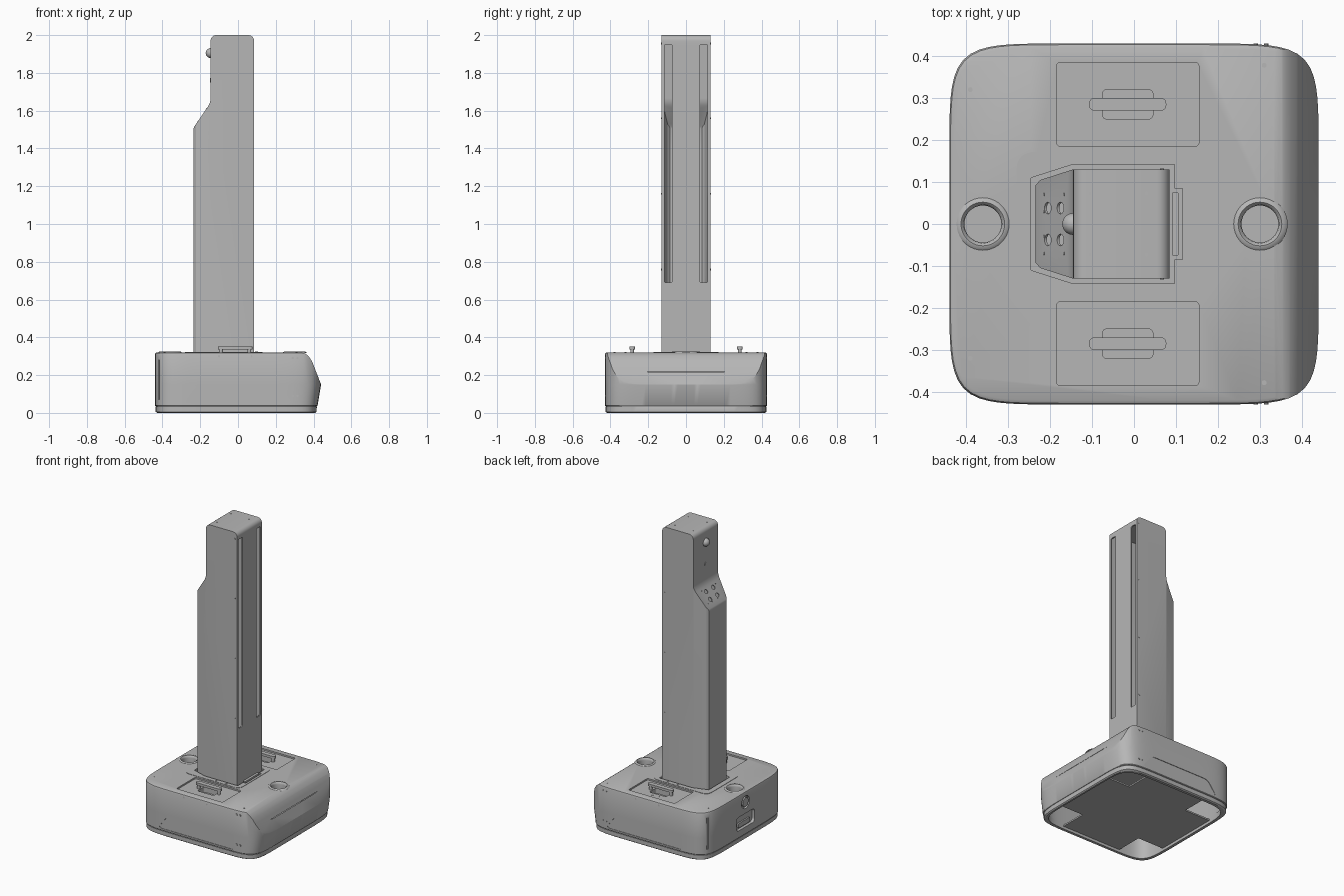
import bpy, bmesh
from math import cos, sin, pi, radians
from mathutils import Vector, Matrix

if "Cube" in bpy.data.objects:
    bpy.data.objects.remove(bpy.data.objects["Cube"])

grey = bpy.data.materials.new("plain grey")
grey.use_nodes = True
grey.diffuse_color = (0.47, 0.47, 0.47, 1)
grey.node_tree.nodes["Principled BSDF"].inputs["Base Color"].default_value = grey.diffuse_color


def make(name, bm):
    bmesh.ops.recalc_face_normals(bm, faces=bm.faces)
    mesh = bpy.data.meshes.new(name)
    bm.to_mesh(mesh)
    bm.free()
    mesh.materials.append(grey)
    ob = bpy.data.objects.new(name, mesh)
    bpy.context.collection.objects.link(ob)
    return ob


def activate(ob):
    bpy.ops.object.select_all(action='DESELECT')
    ob.select_set(True)
    bpy.context.view_layer.objects.active = ob


def smooth(ob, angle=30):
    activate(ob)
    bpy.ops.object.shade_smooth_by_angle(angle=radians(angle))


def boolean(ob, tool, op='DIFFERENCE'):
    activate(ob)
    mod = ob.modifiers.new("cut", 'BOOLEAN')
    mod.operation, mod.object, mod.solver = op, tool, 'EXACT'
    bpy.ops.object.modifier_apply(modifier=mod.name)
    bpy.data.objects.remove(tool)


def loft(name, rings):
    """Closed skin through rings of equal point count."""
    bm = bmesh.new()
    loops = [[bm.verts.new(p) for p in ring] for ring in rings]
    n = len(loops[0])
    for a, b in zip(loops, loops[1:]):
        for i in range(n):
            j = (i + 1) % n
            bm.faces.new((a[i], a[j], b[j], b[i]))
    bm.faces.new(loops[0])
    bm.faces.new(loops[-1])
    return make(name, bm)


def prism(name, pts, a, b, axis='Z'):
    """Extrude a 2D outline along Z (x, y), Y (x, z) or X (y, z)."""
    place = {'Z': lambda u, v, w: (u, v, w), 'Y': lambda u, v, w: (u, w, v),
             'X': lambda u, v, w: (w, u, v)}[axis]
    return loft(name, [[place(u, v, w) for u, v in pts] for w in (a, b)])


def rounded(pts, r, steps=6):
    """Round the corners of a 2D outline."""
    out = []
    for i, p in enumerate(pts):
        p, q, s = Vector(p), Vector(pts[i - 1]), Vector(pts[(i + 1) % len(pts)])
        a, b = p + (q - p).normalized() * r, p + (s - p).normalized() * r
        for k in range(steps + 1):
            t = k / steps
            out.append(a * (1 - t) ** 2 + p * 2 * t * (1 - t) + b * t * t)
    return out


def rect(x0, x1, y0, y1, r):
    return rounded([(x0, y0), (x1, y0), (x1, y1), (x0, y1)], r)


def disc(name, centre, normal, r, depth, sides=16):
    bm = bmesh.new()
    m = Matrix.Translation(centre) @ Vector(normal).to_track_quat('Z', 'Y').to_matrix().to_4x4()
    bmesh.ops.create_cone(bm, cap_ends=True, segments=sides, radius1=r, radius2=r, depth=depth, matrix=m)
    return make(name, bm)


def lathe(name, profile, x, sides=40):
    bm = bmesh.new()
    vs = [bm.verts.new((x + r, 0, z)) for r, z in profile]
    es = [bm.edges.new(e) for e in zip(vs, vs[1:])]
    bmesh.ops.spin(bm, geom=vs + es, cent=(x, 0, 0), axis=(0, 0, 1), angle=2 * pi, steps=sides)
    bmesh.ops.remove_doubles(bm, verts=bm.verts, dist=0.0001)
    return make(name, bm)


def plan(inset, z, count=160):
    """Bulged square footprint; the nose end tucks in toward the floor."""
    a, b, n, ring = 0.44 - inset, 0.43 - inset, 8, []
    for i in range(count):
        t = 2 * pi * (i + 0.5) / count
        r = (abs(cos(t) / a) ** n + abs(sin(t) / b) ** n) ** (-1 / n)
        x, y = r * cos(t), r * sin(t)
        x -= max(0, x / 0.44) ** 3 * 0.02 * min(1, max(0, 0.15 - z) / 0.12)
        ring.append((x, y, z))
    return ring


# Base shell with sloping nose
base = loft("base_shell", [plan(i, z) for i, z in
            ((0.003, 0.036), (0, 0.04), (0, 0.15), (0, 0.308), (0.003, 0.316), (0.01, 0.32))])
nose = [(-0.6, -0.1), (0.6, -0.1), (0.6, 0.15), (0.44, 0.15), (0.403, 0.245), (0.39, 0.277),
        (0.372, 0.302), (0.355, 0.315), (0.335, 0.32), (0.32, 0.4), (-0.6, 0.4)]
boolean(base, prism("nose_cutter", nose, -0.6, 0.6, 'Y'), 'INTERSECT')
boolean(base, loft("cavity_cutter", [plan(0.026, 0), plan(0.026, 0.22)]))

# Recess around the tower foot
foot = [(0.115, -0.085), (0.115, 0.085), (0.097, 0.085), (0.097, 0.142), (-0.145, 0.142),
        (-0.245, 0.11), (-0.245, -0.11), (-0.145, -0.142), (0.097, -0.142), (0.097, -0.085)]
collar = prism("collar_plate", rect(-0.28, 0.13, -0.172, 0.172, 0.045), 0.315, 0.322)
for part in (base, collar):
    boolean(part, prism("foot_cutter", foot, 0.3, 0.4))

# Handle trays, grip pits and side reliefs
relief = rounded([(-0.29, 0.05), (0.29, 0.05), (0.22, 0.14), (-0.22, 0.14)], 0.03)
for s in (-1, 1):
    y = s * 0.285
    boolean(base, prism("tray_cutter", rect(-0.185, 0.155, y - 0.1, y + 0.1, 0.012), 0.31, 0.4))
    boolean(base, prism("pit_cutter", rect(-0.075, 0.045, y - 0.035, y + 0.035, 0.012), 0.275, 0.4))
    boolean(base, prism("relief_cutter", relief, s * 0.4265, s * 0.6, 'Y'))
    boolean(base, prism("slot_cutter", rect(-0.422, -0.415, 0.07, 0.28, 0.003), s * 0.36, s * 0.6, 'Y'))

# Rear port and button opening
boolean(base, prism("port_cutter", rect(-0.095, 0.095, 0.085, 0.175, 0.025), -0.6, -0.42, 'X'))
boolean(base, disc("button_cutter", (-0.45, 0, 0.25), (1, 0, 0), 0.042, 0.05, 32))
smooth(disc("rear_button", (-0.43, 0, 0.25), (-1, 0, 0), 0.03, 0.02, 32))
prism("port_socket", rect(-0.06, 0.06, 0.095, 0.125, 0.008), -0.43, -0.415, 'X')

# Round top wells with soft raised rims
for x, name in ((-0.36, "rear_well"), (0.3, "nose_well")):
    boolean(base, disc("well_cutter", (x, 0, 0.35), (0, 0, 1), 0.046, 0.16, 40))
    smooth(lathe(name, [(0.066, 0.316), (0.06, 0.323), (0.052, 0.325), (0.046, 0.32), (0.044, 0.31),
                        (0.044, 0.275), (0, 0.275)], x), 50)
smooth(base)
smooth(collar)

# Bottom skirt ring and cross-shaped floor plate
skirt = loft("bottom_skirt", [plan(0.012, 0), plan(0.004, 0.006), plan(0.004, 0.033), plan(0.008, 0.038)])
boolean(skirt, loft("skirt_cutter", [plan(0.03, -0.1), plan(0.03, 0.1)]))
smooth(skirt)
floor = loft("floor_plate", [plan(0.027, 0.018), plan(0.027, 0.028)])
for sx in (-1, 1):
    for sy in (-1, 1):
        corner = [(sx * u, sy * v) for u, v in ((0.22, 0.22), (0.6, 0.22), (0.6, 0.6), (0.22, 0.6))]
        boolean(floor, prism("corner_cutter", corner, -0.1, 0.1))


# Hollow tower: footprint trimmed by its side profile
def tower_block(name, d):
    front, back = 0.085 - d, -0.235 + d
    w = 0.13 - d
    foot = [(front, -w), (front, w), (-0.145, w), (back + 0.012, 0.105 - d), (back, 0.092 - d),
            (back, d - 0.092), (back + 0.012, d - 0.105), (-0.145, -w)]
    block = prism(name, foot, 0.3 + d, 2.1)
    top, neck = 2 - d, -0.145 + d
    r = 0.03 - d
    side = [(0.5, 0), (0.5, 1), (front, 1)]
    side += [(front - r + r * cos(t * pi / 12), top - r + r * sin(t * pi / 12)) for t in range(7)]
    side += [(neck + r - r * sin(t * pi / 12), top - r + r * cos(t * pi / 12)) for t in range(7)]
    side += [(neck, 1.665), (neck - 0.003, 1.645), (neck - 0.012, 1.625), (back + 0.003, 1.515),
             (back, 1.505), (back, 1.4), (-0.5, 1.4), (-0.5, 0)]
    boolean(block, prism("side_cutter", side, -0.5, 0.5, 'Y'), 'INTERSECT')
    return block


tower = tower_block("tower", 0)
boolean(tower, tower_block("tower_hollow", 0.008))
slope = Vector((-0.826, 0, 0.563))
for s in (-1, 1):
    y = s * 0.094
    boolean(tower, prism("track_cutter", rect(y - 0.021, y + 0.021, 0.69, 1.95, 0.008), 0.05, 0.2, 'X'))
    for x, z in ((-0.205, 1.554), (-0.175, 1.598)):
        boolean(tower, disc("hole_cutter", Vector((x, s * 0.038, z)), slope, 0.014, 0.04))
smooth(tower, 25)

# Cable bracket at the tower foot
prism("cable_bracket", rect(0.09, 0.106, -0.075, 0.075, 0.004), 0.295, 0.326)

# Dome and small sensor on the tower neck
bm = bmesh.new()
bmesh.ops.create_uvsphere(bm, u_segments=24, v_segments=16, radius=0.026,
                          matrix=Matrix.Translation((-0.145, 0, 1.905)))
smooth(make("neck_dome", bm), 60)
disc("neck_sensor", (-0.145, 0, 1.76), (1, 0, 0), 0.012, 0.006)

# Carry handles with indicator dots
for s, side in ((-1, "right"), (1, "left")):
    y = s * 0.285
    bar = prism(side + "_handle_bar", rect(-0.107, 0.077, y - 0.015, y + 0.015, 0.0145), 0.335, 0.351)
    smooth(bar)
    for x in (-0.09, 0.06):
        smooth(disc(side + "_handle_leg", (x, y, 0.323), (0, 0, 1), 0.01, 0.03))
    for i in range(5):
        disc(side + "_indicator", (-0.04 + i * 0.011, s * 0.345 if s > 0 else -0.22, 0.31), (0, 0, 1),
             0.007 if i == 4 else 0.004, 0.003)

# Screws on tower, base and lid
for s in (-1, 1):
    for z in (0.76, 1.16, 1.56, 1.955):
        disc("tower_screw", (0.067, s * 0.13, z), (0, 1, 0), 0.005, 0.004, 10)
    for x in (-0.105, 0.03):
        disc("lid_screw", (x, s * 0.073, 2), (0, 0, 1), 0.004, 0.002, 10)
    for x in (-0.05, 0.025):
        disc("collar_screw", (x, s * 0.157, 0.322), (0, 0, 1), 0.005, 0.003, 10)
    for x, z in ((0.29, 0.29), (0.315, 0.29), (0.29, 0.09), (0.315, 0.09), (-0.1, 0.3), (0.07, 0.3)):
        disc("base_screw", (x, s * 0.427, z), (0, 1, 0), 0.006, 0.006, 10)
    for x, y in ((-0.39, 0.32), (0.31, 0.378)):
        disc("top_screw", (x, s * y, 0.32), (0, 0, 1), 0.006, 0.003, 10)
    for y, z in ((0.03, 1.54), (0.07, 1.54), (0.07, 1.61)):
        x = -0.235 + (z - 1.51) * 0.68
        disc("slope_screw", (x, s * y, z), slope, 0.004, 0.004, 10)
